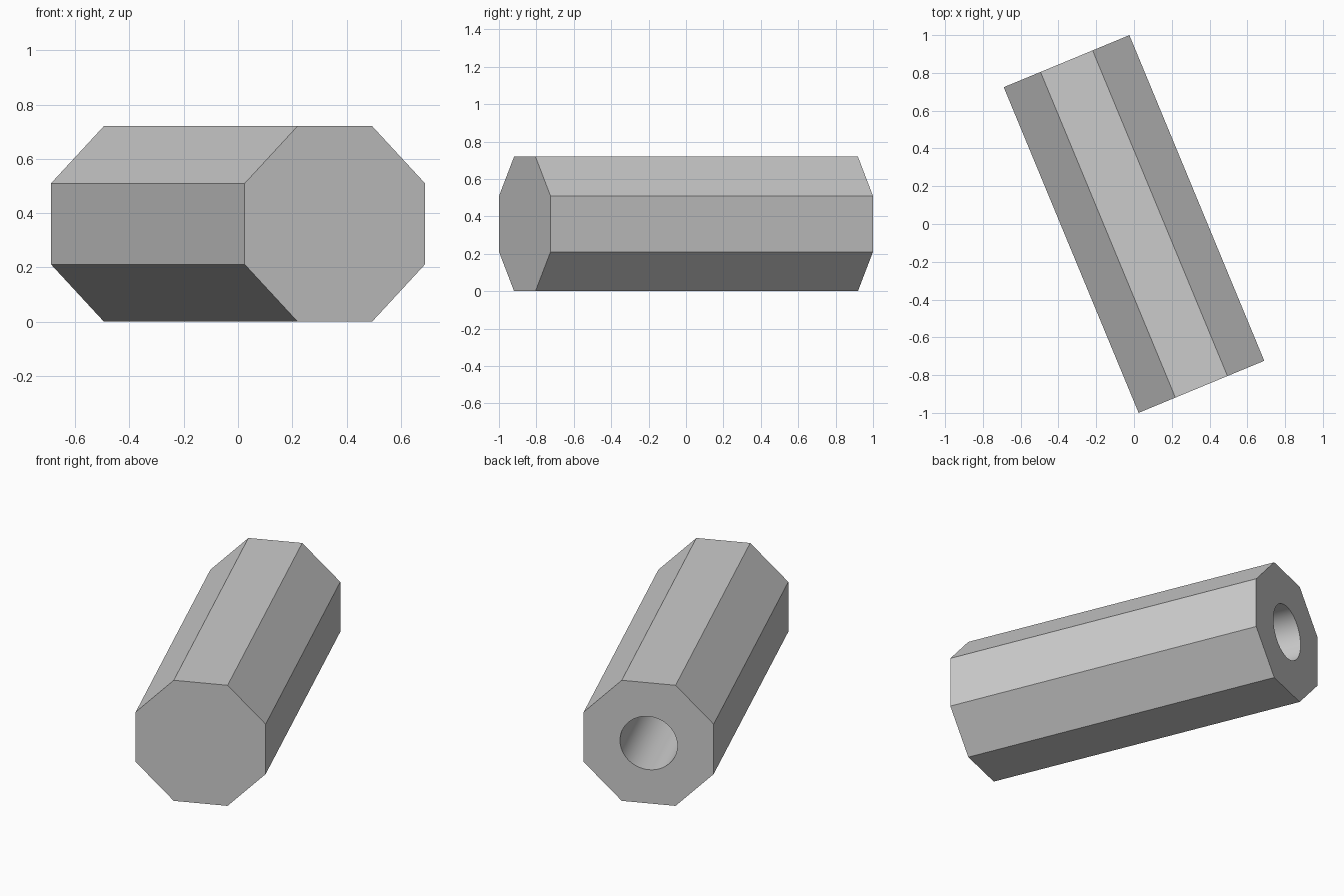
import bpy
from math import radians, cos

if "Cube" in bpy.data.objects:
    bpy.data.objects.remove(bpy.data.objects["Cube"])

FLATS = 0.72          # octagon size across flats
LENGTH = 1.866
BORE_RADIUS = 0.159
BORE_DEPTH = 1.2
TURN = radians(22.5)  # heading of the bar on the ground

grey = bpy.data.materials.new("grey")
grey.use_nodes = True
colour = (0.6, 0.6, 0.6, 1)
grey.diffuse_color = colour
grey.node_tree.nodes["Principled BSDF"].inputs["Base Color"].default_value = colour


def prism(name, sides, radius, y_start, y_end, spin):
    """Capped prism lying along y, with its transform baked into the mesh."""
    bpy.ops.mesh.primitive_cylinder_add(vertices=sides, radius=radius, depth=y_end - y_start)
    obj = bpy.context.object
    obj.name = name
    obj.rotation_euler = (0, 0, spin)
    bpy.ops.object.transform_apply(location=False, rotation=True, scale=False)
    obj.rotation_euler = (radians(90), 0, 0)
    obj.location = (0, (y_start + y_end) / 2, FLATS / 2)
    bpy.ops.object.transform_apply(location=True, rotation=True, scale=False)
    obj.data.materials.append(grey)
    return obj


# Octagonal bar with flat sides up and down, and a cutter for the blind bore
bar = prism("octagonal_bar", 8, FLATS / 2 / cos(TURN), -LENGTH / 2, LENGTH / 2, TURN)
cutter = prism("bore_cutter", 64, BORE_RADIUS, LENGTH / 2 - BORE_DEPTH, LENGTH / 2 + 0.1, 0)
cutter.hide_render = True

# Cut the bore into the back end
bpy.ops.object.select_all(action="DESELECT")
bar.select_set(True)
bpy.context.view_layer.objects.active = bar
cut = bar.modifiers.new("bore", "BOOLEAN")
cut.operation = "DIFFERENCE"
cut.solver = "EXACT"
cut.object = cutter
bpy.ops.object.modifier_apply(modifier=cut.name)
bpy.data.objects.remove(cutter)

# Smooth bore, crisp outer edges
bpy.ops.object.shade_smooth_by_angle(angle=radians(30))
bar.rotation_euler.z = TURN
